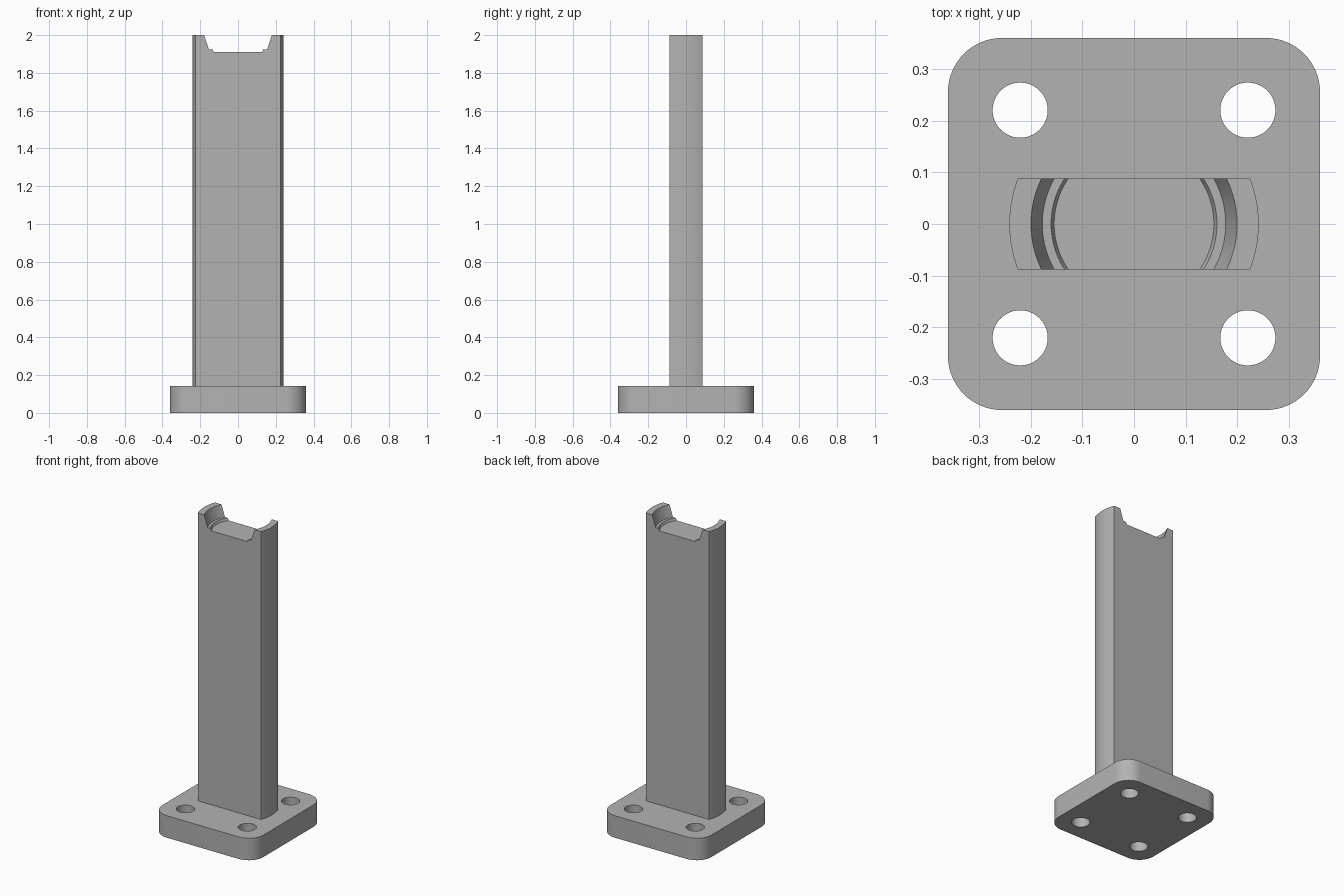
import bpy, bmesh, math
from mathutils import Vector

cube = bpy.data.objects.get("Cube")
if cube:
    bpy.data.objects.remove(cube, do_unlink=True)

# Single plain grey
grey = bpy.data.materials.new("plain_grey")
grey.use_nodes = True
colour = (0.45, 0.45, 0.45, 1)
grey.diffuse_color = colour
grey.node_tree.nodes["Principled BSDF"].inputs["Base Color"].default_value = colour

BASE_HALF, BASE_TOP, CORNER = 0.361, 0.142, 0.105
HOLE_POS, HOLE_R = 0.221, 0.0535
HALF_DEPTH = 0.088


def make_object(name, bm):
    bmesh.ops.recalc_face_normals(bm, faces=bm.faces)
    mesh = bpy.data.meshes.new(name)
    bm.to_mesh(mesh)
    bm.free()
    mesh.materials.append(grey)
    obj = bpy.data.objects.new(name, mesh)
    bpy.context.collection.objects.link(obj)
    return obj


def select_only(obj):
    bpy.ops.object.select_all(action='DESELECT')
    obj.select_set(True)
    bpy.context.view_layer.objects.active = obj


def arc(cx, cy, r, start, sweep, steps):
    angles = [start + sweep * i / steps for i in range(steps + 1)]
    return [(cx + r * math.cos(a), cy + r * math.sin(a)) for a in angles]


def add_prism(bm, outline, z0, z1):
    rings = [[bm.verts.new((x, y, z)) for x, y in outline] for z in (z0, z1)]
    n = len(outline)
    for i in range(n):
        j = (i + 1) % n
        bm.faces.new((rings[0][i], rings[0][j], rings[1][j], rings[1][i]))
    bm.faces.new(rings[0][::-1])
    bm.faces.new(rings[1])


# Base plate with rounded corners
c = BASE_HALF - CORNER
outline = []
for k, (sx, sy) in enumerate(((1, 1), (-1, 1), (-1, -1), (1, -1))):
    outline += arc(sx * c, sy * c, CORNER, k * math.pi / 2, math.pi / 2, 16)
bm = bmesh.new()
add_prism(bm, outline, 0, BASE_TOP)
base = make_object("base_plate", bm)

# Four bolt holes through the plate
bm = bmesh.new()
for sx in (-1, 1):
    for sy in (-1, 1):
        circle = arc(sx * HOLE_POS, sy * HOLE_POS, HOLE_R, 0, math.tau, 48)[:-1]
        add_prism(bm, circle, -0.1, BASE_TOP + 0.1)
cutter = make_object("hole_cutter", bm)
cutter.hide_render = True
cut = base.modifiers.new("bolt_holes", 'BOOLEAN')
cut.operation = 'DIFFERENCE'
cut.solver = 'EXACT'
cut.object = cutter
select_only(base)
bpy.ops.object.modifier_apply(modifier=cut.name)
bpy.data.objects.remove(cutter, do_unlink=True)

# Column: round bar with a stepped seat in its top, as (radius, height)
profile = [(0.242, BASE_TOP - 0.05), (0.242, 2), (0.2, 2), (0.178, 1.925),
           (0.161, 1.925), (0.155, 1.91)]
STEPS = 128
bm = bmesh.new()
rings = [[bm.verts.new((x, y, z)) for x, y in arc(0, 0, r, 0, math.tau, STEPS)[:-1]]
         for r, z in profile]
for low, high in zip(rings, rings[1:]):
    for i in range(STEPS):
        j = (i + 1) % STEPS
        bm.faces.new((low[i], low[j], high[j], high[i]))
bm.faces.new(rings[0][::-1])
bm.faces.new(rings[-1])

# Flats on the front and back of the column
for side in (-1, 1):
    everything = bm.verts[:] + bm.edges[:] + bm.faces[:]
    bmesh.ops.bisect_plane(bm, geom=everything, plane_co=Vector((0, side * HALF_DEPTH, 0)),
                           plane_no=Vector((0, side, 0)), clear_outer=True)
    bmesh.ops.holes_fill(bm, edges=[e for e in bm.edges if e.is_boundary], sides=0)
column = make_object("column", bm)

for obj in (base, column):
    select_only(obj)
    bpy.ops.object.shade_smooth_by_angle(angle=math.radians(15))
